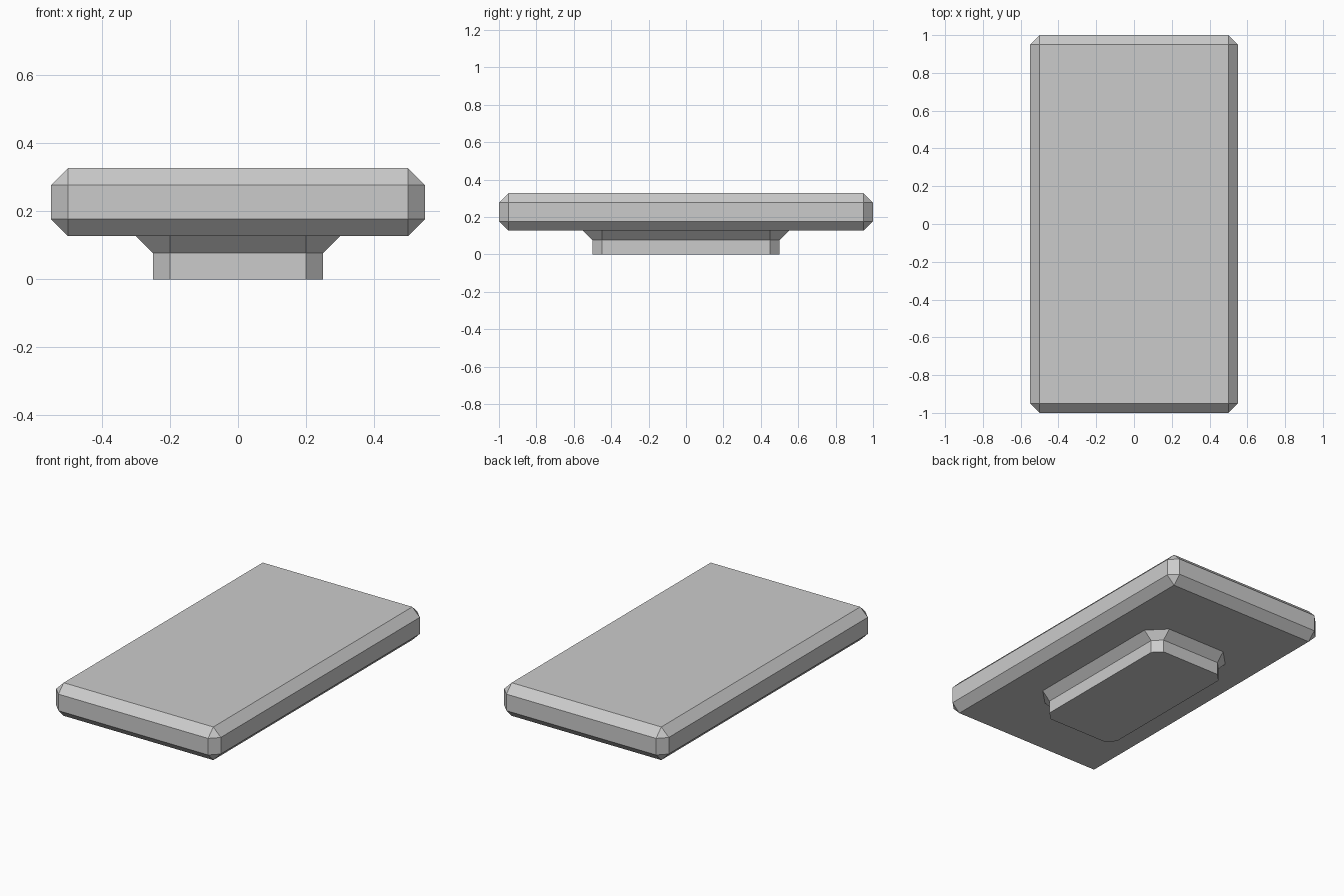
import bpy
import bmesh

old = bpy.data.objects.get("Cube")
if old:
    bpy.data.objects.remove(old, do_unlink=True)

grey = bpy.data.materials.new("light_grey")
grey.use_nodes = True
grey.diffuse_color = (0.6, 0.6, 0.6, 1)
grey.node_tree.nodes["Principled BSDF"].inputs["Base Color"].default_value = (0.6, 0.6, 0.6, 1)

SLAB_BOTTOM, SLAB_TOP = 0.127, 0.327
FLARE_START = 0.077
BEVEL = 0.05


def make_object(name, bm):
    bmesh.ops.recalc_face_normals(bm, faces=bm.faces)
    mesh = bpy.data.meshes.new(name)
    bm.to_mesh(mesh)
    bm.free()
    mesh.materials.append(grey)
    obj = bpy.data.objects.new(name, mesh)
    bpy.context.collection.objects.link(obj)
    return obj


def chamfered_ring(bm, half_x, half_y, cut, z):
    """Rectangle with its four corners cut off, as a loop of eight vertices."""
    corner = [(half_x, half_y - cut), (half_x - cut, half_y)]
    points = (corner
              + [(-x, y) for x, y in reversed(corner)]
              + [(-x, -y) for x, y in corner]
              + [(x, -y) for x, y in reversed(corner)])
    return [bm.verts.new((x, y, z)) for x, y in points]


# Slab: box with every edge chamfered
bm = bmesh.new()
bmesh.ops.create_cube(bm, size=1)
bmesh.ops.scale(bm, vec=(1.1, 2, SLAB_TOP - SLAB_BOTTOM), verts=bm.verts)
bmesh.ops.translate(bm, vec=(0, 0, (SLAB_TOP + SLAB_BOTTOM) / 2), verts=bm.verts)
bmesh.ops.bevel(bm, geom=bm.edges[:], offset=BEVEL, segments=1,
                affect='EDGES', profile=0.5)
make_object("slab", bm)

# Foot: upright sides that flare outward to meet the slab
bm = bmesh.new()
rings = [
    chamfered_ring(bm, 0.25, 0.5, BEVEL, 0),
    chamfered_ring(bm, 0.25, 0.5, BEVEL, FLARE_START),
    chamfered_ring(bm, 0.3, 0.55, 2 * BEVEL, SLAB_BOTTOM),
]
for lower, upper in zip(rings, rings[1:]):
    for i in range(len(lower)):
        j = (i + 1) % len(lower)
        bm.faces.new((lower[i], lower[j], upper[j], upper[i]))
bm.faces.new(reversed(rings[0]))
make_object("foot", bm)
